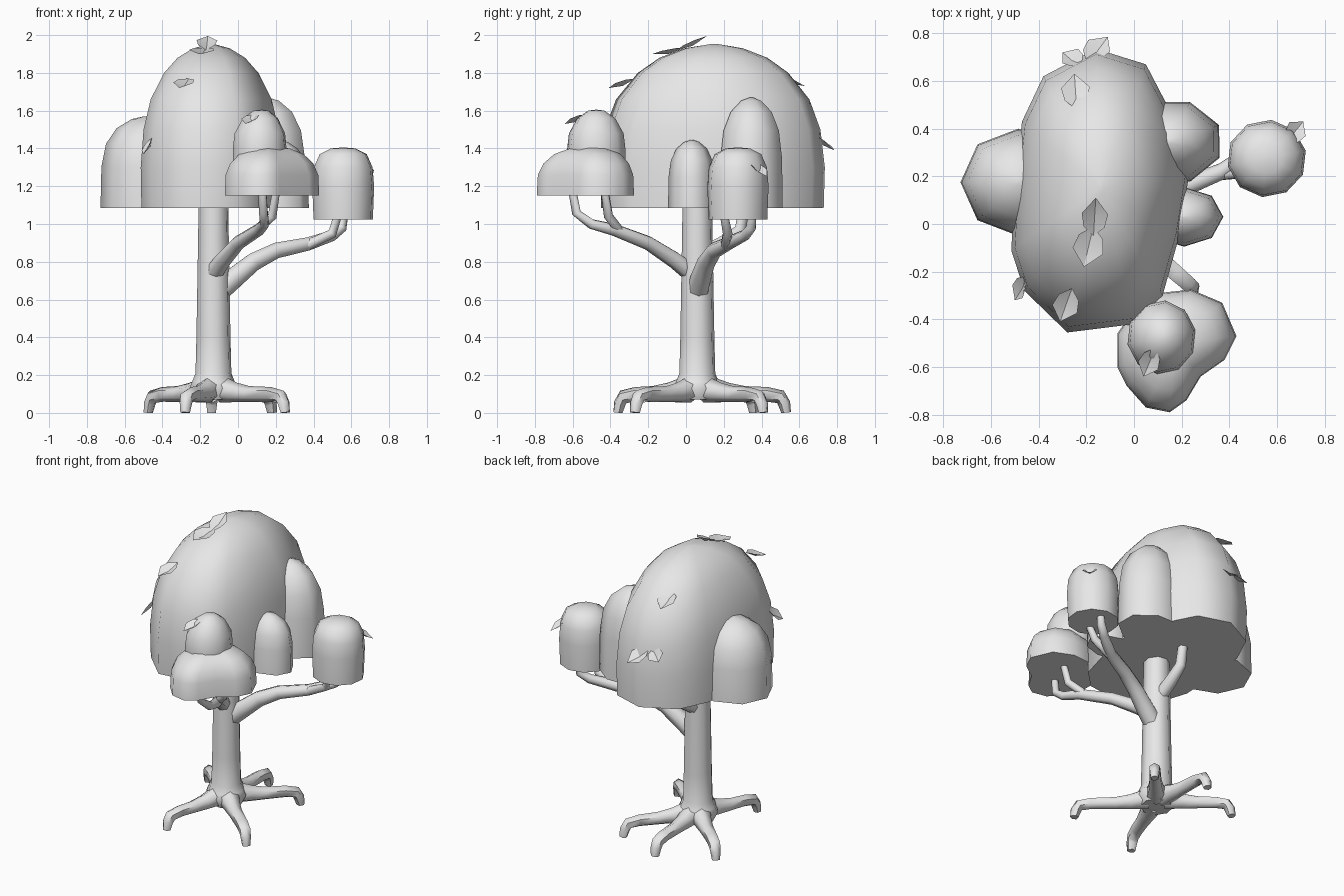
import bpy, bmesh, math
from mathutils import Vector

cube = bpy.data.objects.get("Cube")
if cube:
    bpy.data.objects.remove(cube, do_unlink=True)

grey = bpy.data.materials.new("plain_grey")
grey.use_nodes = True
grey.diffuse_color = (0.8, 0.8, 0.8, 1)
grey.node_tree.nodes["Principled BSDF"].inputs["Base Color"].default_value = grey.diffuse_color


def finish(name, bm, angle=60):
    bmesh.ops.recalc_face_normals(bm, faces=bm.faces)
    mesh = bpy.data.meshes.new(name)
    bm.to_mesh(mesh)
    bm.free()
    mesh.materials.append(grey)
    ob = bpy.data.objects.new(name, mesh)
    bpy.context.collection.objects.link(ob)
    bpy.ops.object.select_all(action='DESELECT')
    ob.select_set(True)
    bpy.context.view_layer.objects.active = ob
    bpy.ops.object.shade_smooth_by_angle(angle=math.radians(angle))


def skin(name, rings):
    """Join a stack of equal rings and cap both ends."""
    bm = bmesh.new()
    loops = [[bm.verts.new(p) for p in ring] for ring in rings]
    n = len(loops[0])
    for a, b in zip(loops, loops[1:]):
        for i in range(n):
            j = (i + 1) % n
            bm.faces.new((a[i], a[j], b[j], b[i]))
    bm.faces.new(loops[0])
    bm.faces.new(loops[-1])
    finish(name, bm)


def dome(name, outline, apex, levels):
    """Shrink a ground outline towards the apex at each (height, scale)."""
    c = Vector(apex)
    skin(name, [[(*(c + (Vector(p) - c) * s), z) for p in outline] for z, s in levels])


def oval(cx, cy, rx, ry, n=10, turn=0.2):
    return [(cx + rx * math.cos(turn + math.tau * i / n),
             cy + ry * math.sin(turn + math.tau * i / n)) for i in range(n)]


def tube(name, path, radii, sides=7):
    pts = [Vector(p) for p in path]
    side = (pts[-1] - pts[0]).cross(Vector((0, 0, 1))).normalized()
    rings = []
    for i, (p, r) in enumerate(zip(pts, radii)):
        t = (pts[min(i + 1, len(pts) - 1)] - pts[max(i - 1, 0)]).normalized()
        up = side.cross(t).normalized()
        ring = []
        for k in range(sides):
            a = math.tau * (k + 0.5) / sides
            q = p + (side * math.cos(a) + up * math.sin(a)) * r
            q.z = max(q.z, 0)
            ring.append(q)
        rings.append(ring)
    skin(name, rings)


def leaf(name, base, tip, normal, width=0.1):
    """A folded pointed leaf lying roughly square to the normal."""
    b, t, n = Vector(base), Vector(tip), Vector(normal).normalized()
    d = t - b
    s = d.cross(n).normalized() * width / 2
    bm = bmesh.new()
    spine = [bm.verts.new(p) for p in (b, b + d * 0.5 - n * 0.015, t)]
    for sign in (1, -1):
        e = [bm.verts.new(b + d * f + s * sign * w + n * 0.008)
             for f, w in ((0.25, 0.8), (0.6, 1))]
        bm.faces.new((spine[0], e[0], e[1], spine[1]))
        bm.faces.new((spine[1], e[1], spine[2]))
    finish(name, bm, 20)


# Main crown: flat underneath, tall rounded dome
crown = [(-0.515, -0.11), (-0.46, -0.28), (-0.28, -0.455), (0.0, -0.42), (0.12, -0.3),
         (0.19, -0.05), (0.23, 0.2), (0.18, 0.42), (0.05, 0.67), (-0.16, 0.735),
         (-0.38, 0.62), (-0.47, 0.43), (-0.5, 0.15)]
dome("main_crown", crown, (-0.14, 0.15),
     [(1.085, 0.99), (1.3, 1), (1.5, 0.96), (1.66, 0.86), (1.8, 0.67),
      (1.88, 0.48), (1.93, 0.26), (1.952, 0.04)])

# Lobes set into the sides of the crown
side_profile = [(0, 1), (0.45, 0.98), (0.7, 0.88), (0.87, 0.65), (0.97, 0.32), (1, 0.05)]
for name, shape, turn, top in (
        ("right_crown_lobe", (-0.485, 0.175, 0.243, 0.225), 0, 1.57),
        ("back_left_crown_lobe", (0.15, 0.345, 0.225, 0.18), 0.4, 1.67),
        ("small_left_crown_lobe", (0.21, 0.03, 0.165, 0.125), 0, 1.445)):
    dome(name, oval(*shape, 8, turn), shape[:2],
         [(1.085 + (top - 1.085) * f, s) for f, s in side_profile])

# Separate foliage clumps on the branches
dome("left_foliage_clump", oval(0.557, 0.275, 0.167, 0.163), (0.557, 0.275),
     [(1.025, 0.96), (1.2, 1), (1.3, 0.95), (1.37, 0.76), (1.4, 0.4), (1.405, 0.05)])
clump = [(-0.07, -0.6), (-0.07, -0.46), (0.0, -0.36), (0.1, -0.29), (0.24, -0.275),
         (0.37, -0.33), (0.43, -0.47), (0.38, -0.57), (0.28, -0.64), (0.22, -0.74),
         (0.15, -0.79), (0.05, -0.77), (-0.03, -0.68)]
dome("front_foliage_clump", clump, (0.17, -0.5),
     [(1.15, 1), (1.26, 0.98), (1.32, 0.88), (1.37, 0.68), (1.4, 0.4), (1.41, 0.05)])
dome("front_foliage_top", oval(0.115, -0.475, 0.145, 0.155), (0.125, -0.475),
     [(1.2, 1), (1.4, 1), (1.48, 0.94), (1.56, 0.65), (1.6, 0.28), (1.605, 0.04)])

# Trunk with a flared foot
tx, ty = -0.13, 0.06
skin("trunk", [[(x, y, z) for x, y in oval(tx, ty, r, r, 8)] for z, r in
               ((0.07, 0.1), (0.13, 0.13), (0.165, 0.115), (0.21, 0.097),
                (0.4, 0.092), (0.8, 0.085), (1.1, 0.08))])

# Roots: run out flat, then bend down to the ground
for i, (x, y) in enumerate([(-0.28, -0.36), (0.25, -0.27), (0.18, 0.41),
                            (-0.14, 0.53), (-0.475, 0.36)]):
    reach = Vector((x - tx, y - ty, 0))
    length, d = reach.length, reach.normalized()
    steps = ((0.06, 0.125), (0.16, 0.108), (0.25, 0.1), (length - 0.1, 0.098),
             (length - 0.03, 0.085), (length - 0.01, 0.05), (length, 0))
    tube(f"root_{i + 1}", [Vector((tx, ty, z)) + d * a for a, z in steps],
         (0.07, 0.052, 0.042, 0.039, 0.037, 0.033, 0.026), 6)

# Branches and their forks
tube("front_branch", [(-0.13, 0.03, 0.74), (-0.08, -0.06, 0.81), (0.0, -0.2, 0.9),
                      (0.11, -0.38, 0.97), (0.14, -0.5, 1.0), (0.135, -0.58, 1.06),
                      (0.13, -0.6, 1.17)],
     (0.05, 0.045, 0.038, 0.033, 0.027, 0.025, 0.022))
tube("front_branch_fork", [(0.09, -0.35, 0.96), (0.18, -0.41, 1.04), (0.2, -0.43, 1.17)],
     (0.026, 0.025, 0.022))
tube("left_branch", [(-0.12, 0.06, 0.63), (-0.03, 0.08, 0.71), (0.08, 0.11, 0.8),
                     (0.2, 0.15, 0.86), (0.37, 0.22, 0.895), (0.5, 0.31, 0.94),
                     (0.55, 0.345, 0.98), (0.56, 0.35, 1.05)],
     (0.06, 0.058, 0.05, 0.043, 0.036, 0.03, 0.027, 0.024))
tube("left_branch_fork", [(0.37, 0.21, 0.89), (0.5, 0.22, 0.95), (0.53, 0.2, 1.05)],
     (0.028, 0.026, 0.022))
tube("back_branch", [(-0.13, 0.1, 0.84), (-0.13, 0.2, 0.9), (-0.13, 0.29, 0.97),
                     (-0.13, 0.31, 1.1)], (0.045, 0.04, 0.034, 0.03))

# Loose leaves resting on the foliage
for name, base, tip, normal, width in (
        ("top_leaf_front", (-0.17, -0.01, 1.93), (-0.21, -0.18, 1.9), (0, -0.2, 1), 0.13),
        ("top_leaf_back", (-0.17, -0.05, 1.92), (-0.16, 0.11, 1.995), (0, -0.4, 1), 0.11),
        ("front_leaf", (-0.26, -0.27, 1.77), (-0.31, -0.41, 1.72), (-0.1, -0.4, 1), 0.11),
        ("right_leaf", (-0.455, -0.22, 1.46), (-0.5, -0.32, 1.37), (-1, -0.5, 0.4), 0.08),
        ("upper_back_leaf", (-0.24, 0.48, 1.79), (-0.25, 0.63, 1.73), (0, 0.4, 1), 0.12),
        ("back_leaf_right", (-0.22, 0.67, 1.47), (-0.3, 0.72, 1.42), (0, 0.6, 0.8), 0.1),
        ("back_leaf_left", (-0.2, 0.68, 1.47), (-0.11, 0.785, 1.39), (0, 0.6, 0.8), 0.11),
        ("left_clump_leaf", (0.64, 0.34, 1.33), (0.71, 0.43, 1.25), (0.5, 0.5, 0.7), 0.09),
        ("front_clump_leaf", (0.09, -0.52, 1.58), (0.04, -0.64, 1.53), (-0.2, -0.4, 1), 0.09)):
    leaf(name, base, tip, normal, width)
